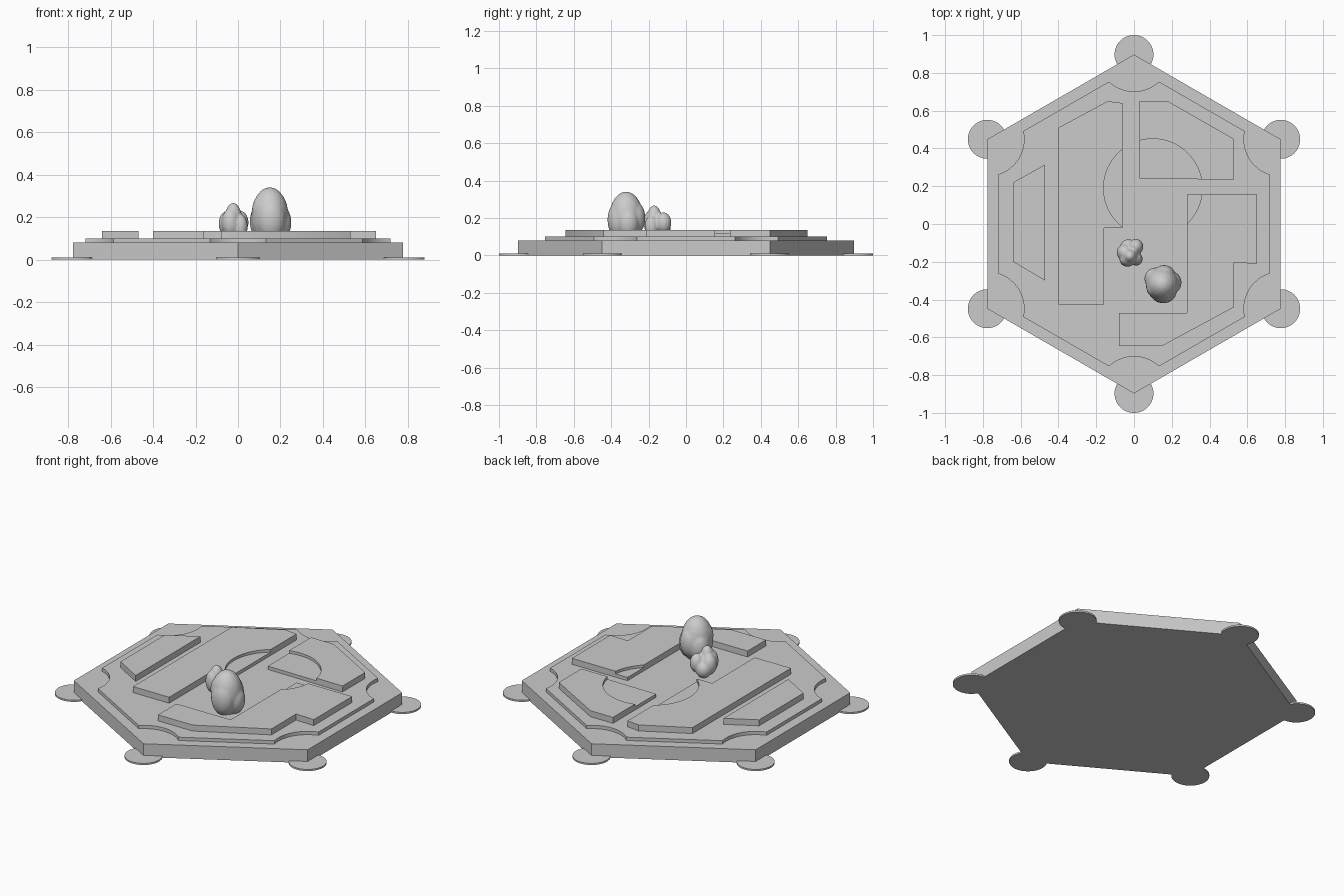
import bpy, bmesh, math
from mathutils import Matrix, Vector

cube = bpy.data.objects.get("Cube")
if cube:
    bpy.data.objects.remove(cube, do_unlink=True)

grey = bpy.data.materials.new("stone_grey")
grey.use_nodes = True
TONE = (0.6, 0.6, 0.6, 1)
grey.diffuse_color = TONE
grey.node_tree.nodes["Principled BSDF"].inputs["Base Color"].default_value = TONE

CORNER_R = 0.897    # distance of the hexagon corners from the centre
FLOOR = 0.10        # top of the raised plate
SLAB_TOP = 0.136


def finish(name, bm):
    bmesh.ops.recalc_face_normals(bm, faces=bm.faces)
    mesh = bpy.data.meshes.new(name)
    bm.to_mesh(mesh)
    bm.free()
    mesh.materials.append(grey)
    obj = bpy.data.objects.new(name, mesh)
    bpy.context.collection.objects.link(obj)
    return obj


def activate(obj):
    bpy.ops.object.select_all(action='DESELECT')
    obj.select_set(True)
    bpy.context.view_layer.objects.active = obj


def prism(name, outline, z0, z1):
    """Extrude a flat outline from z0 up to z1."""
    bm = bmesh.new()
    face = bm.faces.new([bm.verts.new((x, y, z0)) for x, y in outline])
    top = bmesh.ops.extrude_face_region(bm, geom=[face])["geom"]
    bmesh.ops.translate(bm, vec=(0, 0, z1 - z0),
                        verts=[v for v in top if isinstance(v, bmesh.types.BMVert)])
    return finish(name, bm)


def ring(cx, cy, r, steps):
    return [(cx + r * math.cos(math.tau * i / steps),
             cy + r * math.sin(math.tau * i / steps)) for i in range(steps)]


def smooth(obj):
    activate(obj)
    bpy.ops.object.shade_smooth_by_angle(angle=math.radians(30))


# Hexagonal base
angles = [math.radians(90 + 60 * k) for k in range(6)]
corners = [(CORNER_R * math.cos(a), CORNER_R * math.sin(a)) for a in angles]
prism("base", corners, 0, 0.08)

# Thin round foot under each corner
for i, (x, y) in enumerate(corners):
    smooth(prism(f"corner_disc_{i + 1}", ring(x, y, 0.103, 48), 0, 0.01))

# Raised plate with a concave bite at each corner
BITE, MARGIN = 0.195, 0.058
half = math.radians(60) - math.asin(MARGIN / BITE)
outline = []
for a, (x, y) in zip(angles, corners):
    for i in range(17):
        t = a + math.pi + half * (1 - i / 8)
        outline.append((x + BITE * math.cos(t), y + BITE * math.sin(t)))
smooth(prism("raised_plate", outline, 0.08, FLOOR))

# Angular slabs on the plate
slabs = {
    "left_slab": [(-.64, .22), (-.64, -.20), (-.47, -.30), (-.47, .315)],
    "middle_slab": [(-.40, .51), (-.40, -.425), (-.16, -.425), (-.16, -.02),
                    (-.06, -.02), (-.06, .64), (-.14, .65)],
    "back_slab": [(.03, .65), (.03, .24), (.53, .235), (.53, .45), (.18, .65)],
    "right_slab": [(.28, .155), (.28, -.47), (-.08, -.47), (-.08, -.645),
                   (.15, -.645), (.53, -.44), (.53, -.205), (.65, -.21), (.65, .155)],
}
slab_objs = {n: prism(n, pts, FLOOR, SLAB_TOP) for n, pts in slabs.items()}

# Shallow circular recess shared by three slabs
cutter = prism("recess_cutter", ring(0.1, 0.19, 0.261, 72), 0.12, 0.2)
cutter.hide_render = True
for name in ("middle_slab", "back_slab", "right_slab"):
    obj = slab_objs[name]
    mod = obj.modifiers.new("recess", 'BOOLEAN')
    mod.operation = 'DIFFERENCE'
    mod.solver = 'EXACT'
    mod.object = cutter
    activate(obj)
    bpy.ops.object.modifier_apply(modifier=mod.name)
    smooth(obj)
bpy.data.objects.remove(cutter, do_unlink=True)


# Lumpy boulders fused from overlapping blobs
def boulder(name, blobs):
    bm = bmesh.new()
    for centre, size in blobs:
        m = Matrix.Translation(centre) @ Matrix.Diagonal(Vector(size).to_4d())
        bmesh.ops.create_icosphere(bm, subdivisions=3, radius=1, matrix=m)
    obj = finish(name, bm)
    mod = obj.modifiers.new("fuse", 'REMESH')
    mod.mode = 'VOXEL'
    mod.voxel_size = 0.006
    mod.use_smooth_shade = True
    soften = obj.modifiers.new("soften", 'SMOOTH')
    soften.iterations = 8
    activate(obj)
    for m in (mod.name, soften.name):
        bpy.ops.object.modifier_apply(modifier=m)
    bpy.ops.object.shade_smooth()


boulder("large_boulder", [
    ((.15, -.32, .205), (.088, .09, .137)),
    ((.115, -.29, .18), (.06, .06, .09)),
    ((.195, -.31, .175), (.057, .06, .085)),
    ((.155, -.36, .19), (.07, .06, .10)),
    ((.16, -.275, .20), (.06, .058, .09)),
    ((.125, -.335, .23), (.06, .06, .08)),
])
boulder("small_boulder", [
    ((-.022, -.17, .185), (.042, .042, .084)),
    ((-.05, -.15, .17), (.042, .045, .06)),
    ((.01, -.12, .175), (.040, .042, .056)),
    ((-.035, -.187, .175), (.042, .040, .068)),
    ((.012, -.185, .155), (.034, .036, .06)),
    ((-.03, -.125, .145), (.045, .045, .05)),
])
